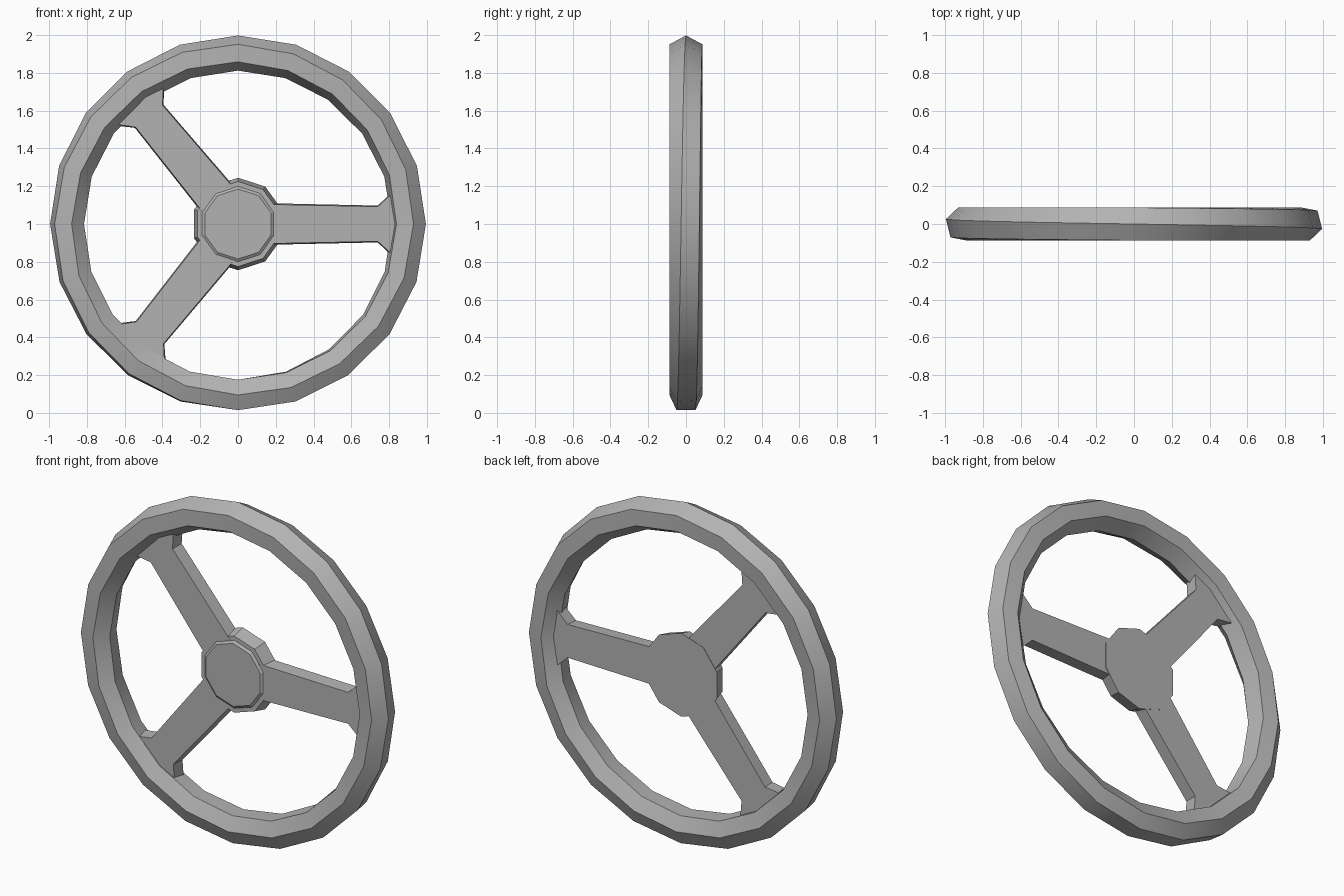
import bpy, bmesh, math
from mathutils import Vector, Matrix

cube = bpy.data.objects.get("Cube")
if cube:
    bpy.data.objects.remove(cube, do_unlink=True)

grey = bpy.data.materials.new("grey plastic")
grey.use_nodes = True
colour = (0.45, 0.45, 0.45, 1)
grey.diffuse_color = colour
grey.node_tree.nodes["Principled BSDF"].inputs["Base Color"].default_value = colour
CENTRE = Vector((0, 0, 1))


def finish(name, bm, smooth=None):
    bmesh.ops.recalc_face_normals(bm, faces=bm.faces)
    mesh = bpy.data.meshes.new(name)
    bm.to_mesh(mesh)
    bm.free()
    mesh.materials.append(grey)
    ob = bpy.data.objects.new(name, mesh)
    bpy.context.collection.objects.link(ob)
    if smooth:
        bpy.ops.object.select_all(action='DESELECT')
        ob.select_set(True)
        bpy.context.view_layer.objects.active = ob
        bpy.ops.object.shade_smooth_by_angle(angle=math.radians(smooth))
    return ob


def loft(bm, loops):
    """Bridge matching loops of points and cap both ends."""
    rings = [[bm.verts.new(p) for p in loop] for loop in loops]
    for a, b in zip(rings, rings[1:]):
        for i in range(len(a)):
            j = (i + 1) % len(a)
            bm.faces.new((a[i], a[j], b[j], b[i]))
    bm.faces.new(rings[0])
    bm.faces.new(rings[-1])


# Rim: faceted tube whose six-sided section slowly twists by one side
SEG, SIDES = 20, 6
bm = bmesh.new()
rings = []
for i in range(SEG):
    a = math.tau * i / SEG + math.pi / 2
    twist = math.tau / SIDES * i / SEG
    ring = []
    for k in range(SIDES):
        t = math.tau * k / SIDES + twist
        r = 0.905 + 0.093 * math.cos(t)
        y = max(-0.088, min(0.088, 0.1 * math.sin(t)))
        ring.append(bm.verts.new(CENTRE + Vector((r * math.cos(a), y, r * math.sin(a)))))
    rings.append(ring)
for i in range(SEG):
    shift = 1 if i == SEG - 1 else 0
    a, b = rings[i], rings[(i + 1) % SEG]
    for k in range(SIDES):
        n = (k + 1) % SIDES
        bm.faces.new((a[k], a[n], b[(n + shift) % SIDES], b[(k + shift) % SIDES]))
bmesh.ops.triangulate(bm, faces=bm.faces)
finish("rim", bm, 32)

# Hub: tapered disc with a chamfered front panel
bm = bmesh.new()
loft(bm, [[CENTRE + Vector((r * math.cos(a), y, r * math.sin(a)))
           for a in (math.tau * (k + 0.5) / 10 for k in range(10))]
          for r, y in ((0.245, 0.045), (0.225, -0.035), (0.2, -0.035), (0.185, -0.045))])
finish("hub", bm)

# Spokes: drafted bars that flare into the rim
half = [(0.1, 0.105), (0.74, 0.092), (0.81, 0.155), (0.88, 0.17)]
for name, angle in (("left_spoke", 0), ("upper_right_spoke", 129.5),
                    ("lower_right_spoke", 231)):
    outline = half + [(x, -z) for x, z in reversed(half)]
    bm = bmesh.new()
    loft(bm, [[Vector((x, y, z * s)) for x, z in outline]
              for y, s in ((0.042, 1.06), (-0.036, 1.0))])
    bm.transform(Matrix.Translation(CENTRE) @ Matrix.Rotation(-math.radians(angle), 4, 'Y'))
    finish(name, bm)
